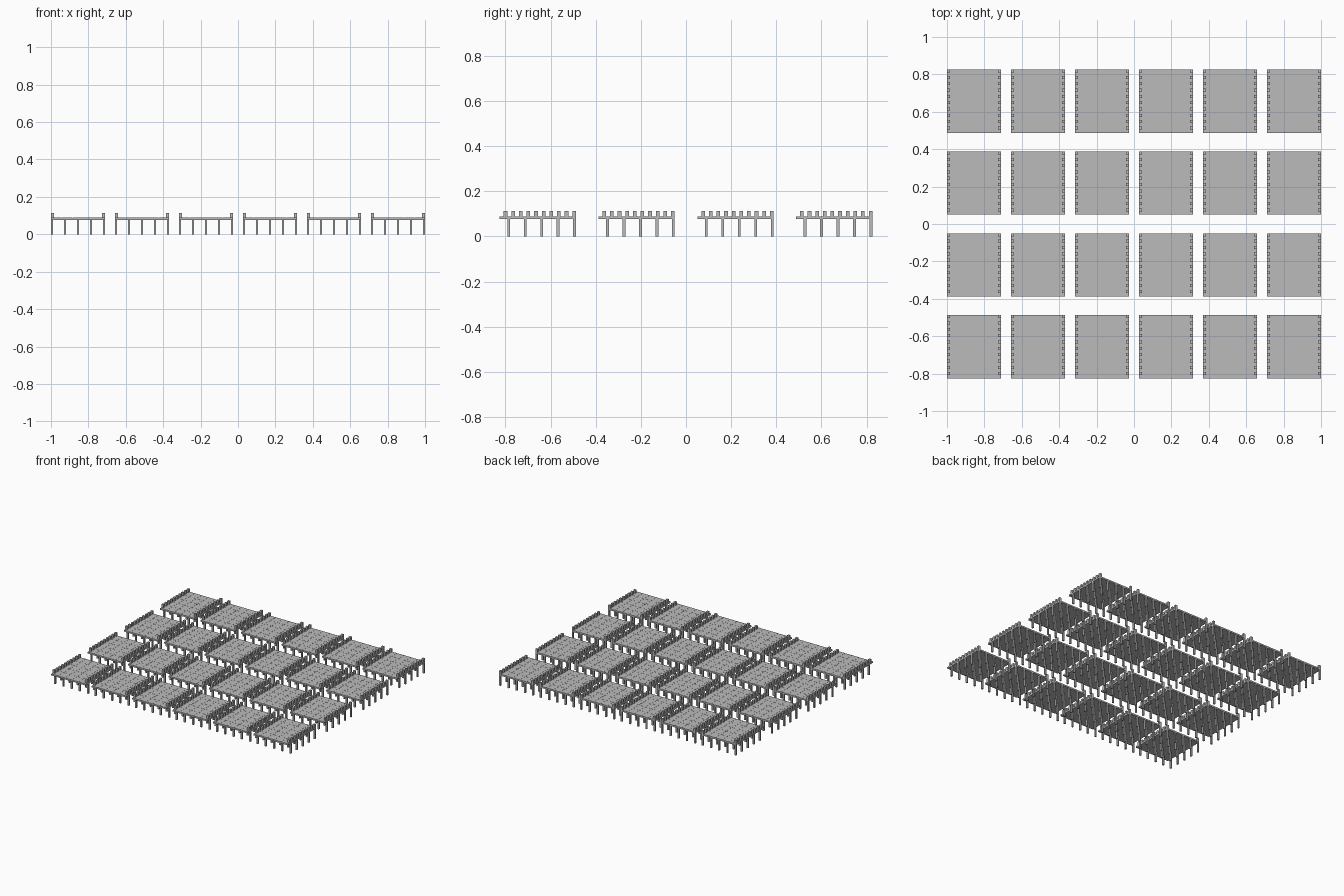
import bpy
import bmesh
from mathutils import Vector

if "Cube" in bpy.data.objects:
    bpy.data.objects.remove(bpy.data.objects["Cube"], do_unlink=True)

# Single stone colour
stone = bpy.data.materials.new("grey_stone")
stone.use_nodes = True
grey = (0.5, 0.5, 0.5, 1)
stone.diffuse_color = grey
stone.node_tree.nodes["Principled BSDF"].inputs["Base Color"].default_value = grey

# Platform size, grid pitch and heights
WIDTH, DEPTH = 0.29, 0.338
PITCH_X, PITCH_Y = 0.342, 0.4377
COLUMNS, ROWS = 6, 4
DECK_LOW, DECK_TOP, POST_TOP = 0.077, 0.089, 0.113
SEAM = 0.001


def add_box(bm, low, high):
    low, high = Vector(low), Vector(high)
    verts = bmesh.ops.create_cube(bm, size=1)["verts"]
    for v in verts:
        v.co = (low + high) / 2 + v.co * (high - low)


def box_mesh(name, boxes):
    bm = bmesh.new()
    for low, high in boxes:
        add_box(bm, low, high)
    mesh = bpy.data.meshes.new(name)
    bm.to_mesh(mesh)
    bm.free()
    mesh.materials.append(stone)
    return mesh


# Deck slab topped by shallow paving tiles
deck = [((0, 0, DECK_LOW), (WIDTH, DEPTH, DECK_TOP - SEAM))]
tile_x, tile_y = WIDTH / 5, DEPTH / 5
for i in range(5):
    for j in range(5):
        deck.append((
            (i * tile_x + SEAM / 2, j * tile_y + SEAM / 2, DECK_TOP - SEAM),
            ((i + 1) * tile_x - SEAM / 2, (j + 1) * tile_y - SEAM / 2, DECK_TOP)))

# Square legs, set back from the front edge
LEG = 0.012
legs = []
for i in range(5):
    for j in range(5):
        x = i * (WIDTH - LEG) / 4
        y = 0.034 + j * (DEPTH - LEG - 0.034) / 4
        legs.append(((x, y, 0), (x + LEG, y + LEG, DECK_LOW)))

# Short posts along both sides
POST = 0.016
posts = []
for x in (0, WIDTH - POST):
    for j in range(10):
        y = (j + 1) * DEPTH / 10 - POST
        posts.append(((x, y, DECK_TOP - SEAM), (x + POST, y + POST, POST_TOP)))

parts = {
    "deck": box_mesh("deck", deck),
    "legs": box_mesh("legs", legs),
    "edge_posts": box_mesh("edge_posts", posts),
}

# Repeat the platform over the grid
total_x = (COLUMNS - 1) * PITCH_X + WIDTH
total_y = (ROWS - 1) * PITCH_Y + DEPTH
for row in range(ROWS):
    for column in range(COLUMNS):
        for name, mesh in parts.items():
            obj = bpy.data.objects.new(f"{name}_{row + 1}_{column + 1}", mesh)
            obj.location = (column * PITCH_X - total_x / 2,
                            row * PITCH_Y - total_y / 2, 0)
            bpy.context.collection.objects.link(obj)
